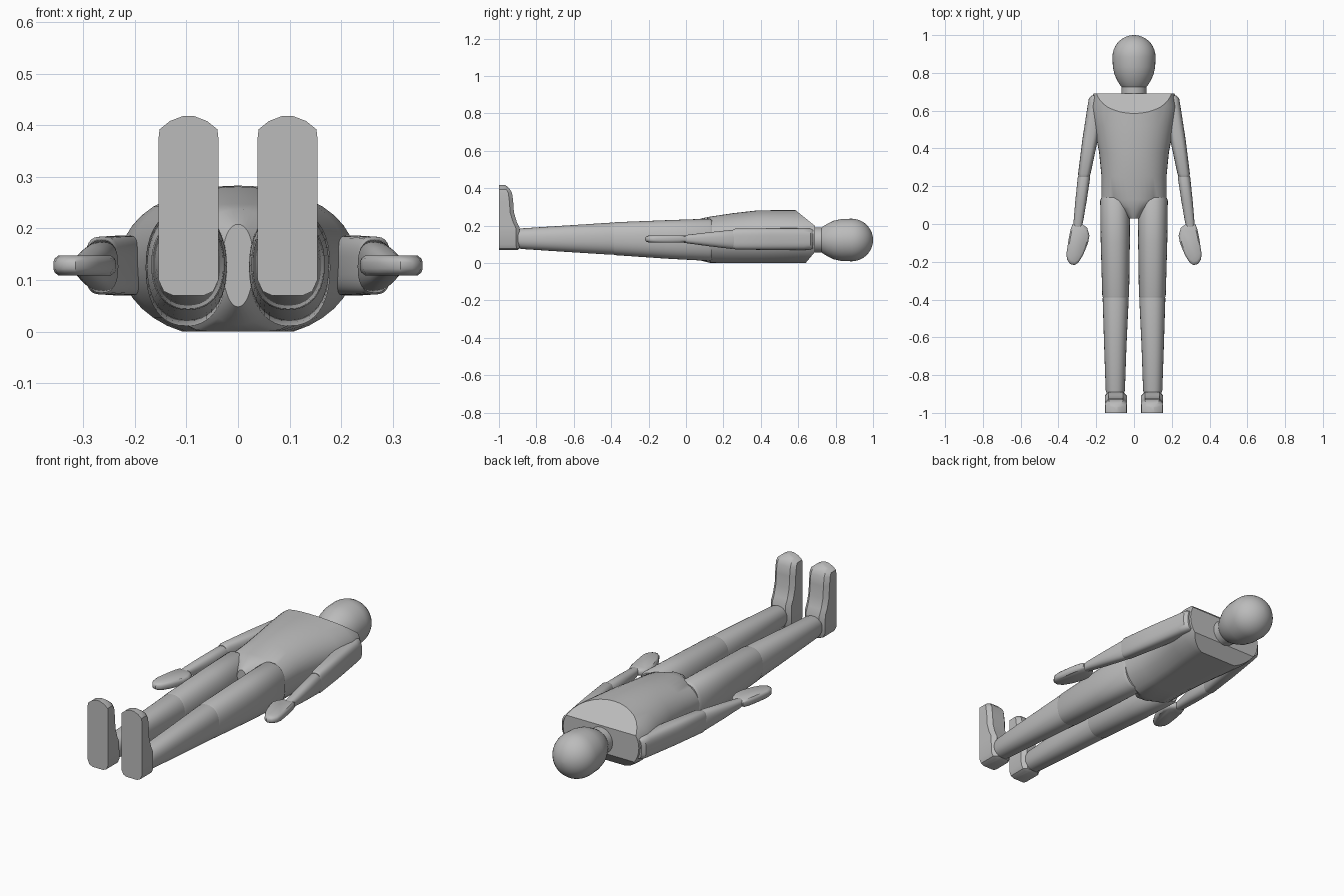
import bpy, bmesh, math
from mathutils import Vector

old = bpy.data.objects.get("Cube")
if old:
    bpy.data.objects.remove(old, do_unlink=True)

grey = bpy.data.materials.new("mannequin_grey")
grey.use_nodes = True
grey.diffuse_color = (0.5, 0.5, 0.5, 1)
grey.node_tree.nodes["Principled BSDF"].inputs["Base Color"].default_value = (0.5, 0.5, 0.5, 1)


def finish(name, bm, angle=35):
    bmesh.ops.recalc_face_normals(bm, faces=bm.faces)
    mesh = bpy.data.meshes.new(name)
    bm.to_mesh(mesh)
    bm.free()
    mesh.materials.append(grey)
    obj = bpy.data.objects.new(name, mesh)
    bpy.context.collection.objects.link(obj)
    bpy.ops.object.select_all(action='DESELECT')
    obj.select_set(True)
    bpy.context.view_layer.objects.active = obj
    bpy.ops.object.shade_smooth_by_angle(angle=math.radians(angle))
    return obj


def skin(rings):
    """Join a list of point rings into a closed body."""
    bm = bmesh.new()
    loops = [[bm.verts.new(p) for p in ring] for ring in rings]
    n = len(loops[0])
    for a, b in zip(loops, loops[1:]):
        for i in range(n):
            j = (i + 1) % n
            bm.faces.new((a[i], a[j], b[j], b[i]))
    bm.faces.new(loops[0])
    bm.faces.new(loops[-1])
    return bm


def oval(y, cx, cz, rx, top, bottom, power=2, floor=-1, n=40):
    """Superellipse across the body axis, with separate top and bottom heights."""
    ring = []
    for i in range(n):
        t = 2 * math.pi * i / n
        c, s = math.cos(t), math.sin(t)
        x = math.copysign(abs(c) ** (2 / power), c) * rx
        z = math.copysign(abs(s) ** (2 / power), s) * (top if s > 0 else bottom)
        ring.append((cx + x, y, max(cz + z, floor)))
    return ring


def slice_off(bm, point, normal):
    cut = bmesh.ops.bisect_plane(bm, geom=bm.verts[:] + bm.edges[:] + bm.faces[:],
                                 plane_co=point, plane_no=normal, clear_outer=True)
    edges = [e for e in cut["geom_cut"] if isinstance(e, bmesh.types.BMEdge)]
    bmesh.ops.holes_fill(bm, edges=edges, sides=0)


# Torso: y, half width, top height, bottom depth
torso = [(0.03, 0.03, 0.07, 0.09), (0.08, 0.08, 0.1, 0.125), (0.13, 0.173, 0.11, 0.15),
         (0.25, 0.172, 0.128, 0.153), (0.38, 0.185, 0.143, 0.155),
         (0.52, 0.212, 0.145, 0.155), (0.62, 0.228, 0.145, 0.155), (0.69, 0.215, 0.145, 0.155)]
bm = skin([oval(y, 0, 0.138, rx, t, b, 2.1, 0) for y, rx, t, b in torso])
slice_off(bm, (0, 0.585, 0.283), (0, 0.085, 0.105))
slice_off(bm, (0, 0.64, 0), (0, 0.06, -0.05))
finish("torso", bm, 30)

# Neck and head, turned around the body axis
finish("neck", skin([oval(y, 0, 0.123, r, r, r) for y, r in ((0.66, 0.066), (0.77, 0.066))]))
head = [(0.725, 0.066), (0.735, 0.074), (0.755, 0.086), (0.79, 0.103), (0.83, 0.112), (0.885, 0.114)]
head += [(0.885 + 0.115 * math.sin(a), 0.114 * math.cos(a))
         for a in (math.radians(d) for d in range(10, 90, 10))] + [(1.0, 0.004)]
finish("head", skin([oval(y, 0, 0.123, r, r, r) for y, r in head]))

# Limb sections: y, centre x, centre z, half width, half height
limbs = {
    "thigh": (2.3, [(0.14, 0.1, 0.124, 0.072, 0.104), (0.125, 0.1, 0.124, 0.079, 0.113),
                    (-0.1, 0.099, 0.126, 0.077, 0.103), (-0.38, 0.097, 0.13, 0.071, 0.088),
                    (-0.395, 0.097, 0.13, 0.066, 0.083)]),
    "shin": (2.3, [(-0.375, 0.097, 0.13, 0.066, 0.083), (-0.395, 0.097, 0.13, 0.069, 0.086),
                   (-0.65, 0.099, 0.13, 0.059, 0.07), (-0.88, 0.099, 0.13, 0.051, 0.055),
                   (-0.9, 0.099, 0.13, 0.045, 0.05)]),
    "upper_arm": (3, [(0.68, 0.198, 0.128, 0.025, 0.05), (0.665, 0.198, 0.128, 0.041, 0.056),
                      (0.63, 0.202, 0.128, 0.043, 0.058), (0.45, 0.232, 0.128, 0.041, 0.058),
                      (0.265, 0.263, 0.128, 0.033, 0.056), (0.25, 0.265, 0.128, 0.028, 0.05)]),
    "forearm": (2.5, [(0.27, 0.263, 0.126, 0.027, 0.045), (0.245, 0.265, 0.126, 0.033, 0.051),
                      (0.12, 0.281, 0.127, 0.03, 0.037), (0.01, 0.295, 0.128, 0.025, 0.023),
                      (-0.02, 0.298, 0.128, 0.02, 0.018)]),
}
# Foot slices: height, half width, instep position
foot = [(0.07, 0.03, -0.9), (0.078, 0.048, -0.89), (0.1, 0.058, -0.888), (0.19, 0.058, -0.89),
        (0.22, 0.058, -0.905), (0.27, 0.058, -0.92), (0.33, 0.058, -0.924), (0.375, 0.058, -0.93),
        (0.392, 0.056, -0.94), (0.408, 0.036, -0.955), (0.418, 0.01, -0.968)]
# Mitten outline seen from above
palm = [(0.275, 0), (0.325, 0), (0.336, -0.03), (0.346, -0.08), (0.358, -0.16), (0.354, -0.19),
        (0.338, -0.212), (0.315, -0.218), (0.295, -0.205), (0.27, -0.165), (0.243, -0.1),
        (0.236, -0.06), (0.248, -0.02)]
palm_centre = Vector((0.3, -0.1))

for side, sign in (("left", 1), ("right", -1)):
    for name, (power, rows) in limbs.items():
        rings = [oval(y, sign * x, z, rx, rz, rz, power) for y, x, z, rx, rz in rows]
        finish(f"{side}_{name}", skin(rings))

    slices = []
    for z, w, y in foot:
        c = 0.35 * w
        pts = [(-w, -1), (w, -1), (w, y - c), (w - c, y), (c - w, y), (-w, y - c)]
        slices.append([(sign * 0.096 + px, py, z) for px, py in pts])
    finish(f"{side}_foot", skin(slices), 28)

    layers = []
    for z, s in ((0.109, 0.84), (0.115, 0.96), (0.122, 1), (0.134, 1), (0.141, 0.96), (0.147, 0.84)):
        pts = [palm_centre + (Vector(p) - palm_centre) * s for p in palm]
        layers.append([(sign * p.x, p.y, z) for p in pts])
    finish(f"{side}_hand", skin(layers), 40)
